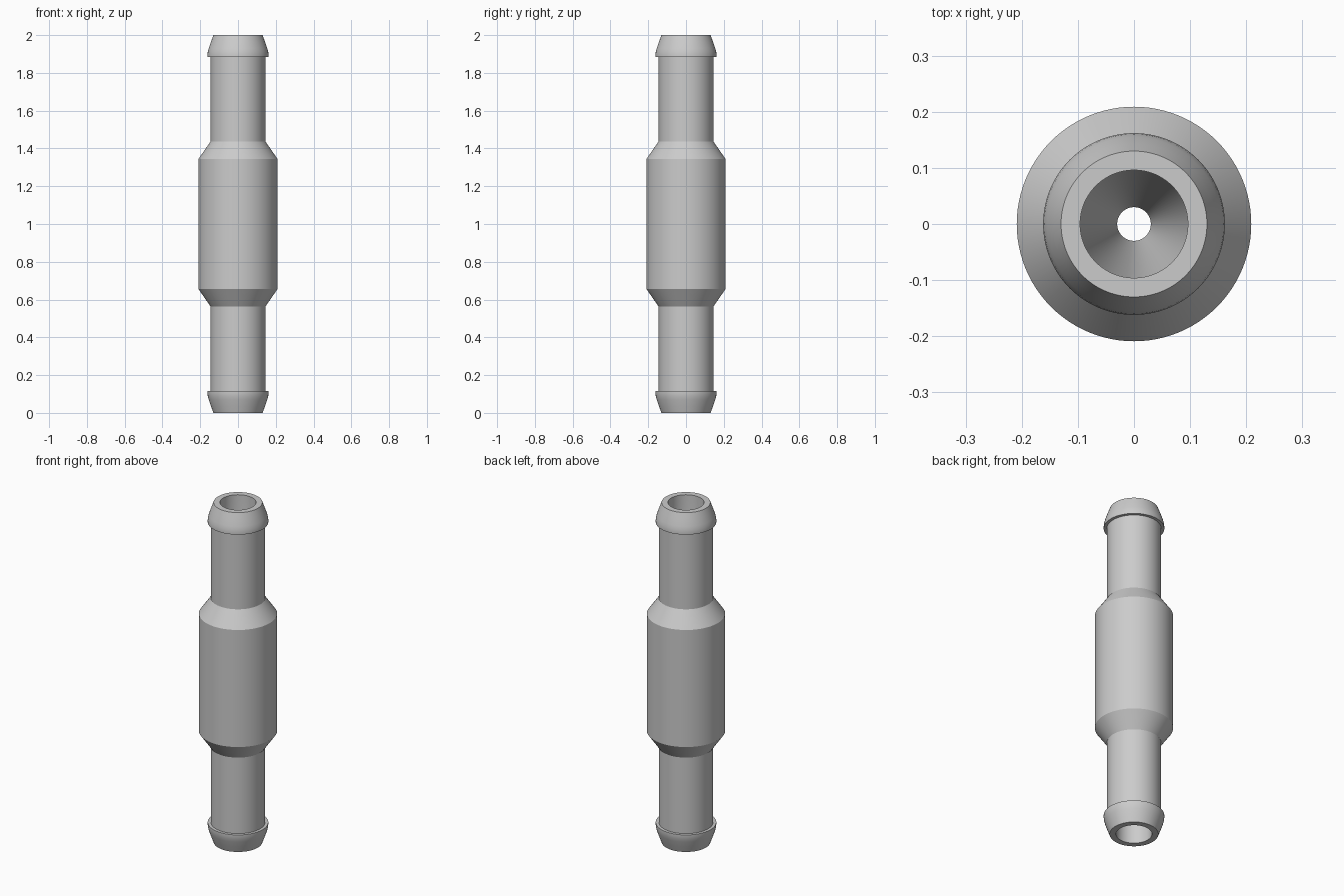
import bpy, bmesh, math

if "Cube" in bpy.data.objects:
    bpy.data.objects.remove(bpy.data.objects["Cube"])

SEGMENTS = 96

# Upper half of the wall section as (radius, height above the middle):
# from the narrow throat, up the bore, over the rim and down the outside
half = [
    (0.030, 0.08), (0.096, 0.30), (0.096, 1.00),       # throat, funnel, bore
    (0.130, 1.00), (0.143, 0.965), (0.155, 0.93),      # rim and barb slope
    (0.160, 0.912), (0.162, 0.895), (0.162, 0.885),    # rounded barb shoulder
    (0.145, 0.885), (0.145, 0.437),                    # barb step and hose stem
    (0.209, 0.345),                                    # cone to the thick body
]
# Mirror the half to close the section
section = half + [(r, -h) for r, h in reversed(half)]

# Revolve the section around the vertical axis
bm = bmesh.new()
rings = []
for r, h in section:
    ring = []
    for i in range(SEGMENTS):
        a = 2 * math.pi * i / SEGMENTS
        ring.append(bm.verts.new((r * math.cos(a), r * math.sin(a), 1 + h)))
    rings.append(ring)
for k, ring in enumerate(rings):
    nxt = rings[(k + 1) % len(rings)]
    for i in range(SEGMENTS):
        j = (i + 1) % SEGMENTS
        bm.faces.new((ring[i], ring[j], nxt[j], nxt[i]))
bmesh.ops.recalc_face_normals(bm, faces=bm.faces[:])

mesh = bpy.data.meshes.new("hose_connector")
bm.to_mesh(mesh)
bm.free()
connector = bpy.data.objects.new("hose_connector", mesh)
bpy.context.collection.objects.link(connector)

# Plain grey plastic
grey = bpy.data.materials.new("grey")
grey.diffuse_color = (0.6, 0.6, 0.6, 1)
grey.use_nodes = True
grey.node_tree.nodes["Principled BSDF"].inputs["Base Color"].default_value = grey.diffuse_color
mesh.materials.append(grey)

# Smooth round walls with crisp rims
bpy.context.view_layer.objects.active = connector
connector.select_set(True)
bpy.ops.object.shade_smooth_by_angle(angle=math.radians(30))
